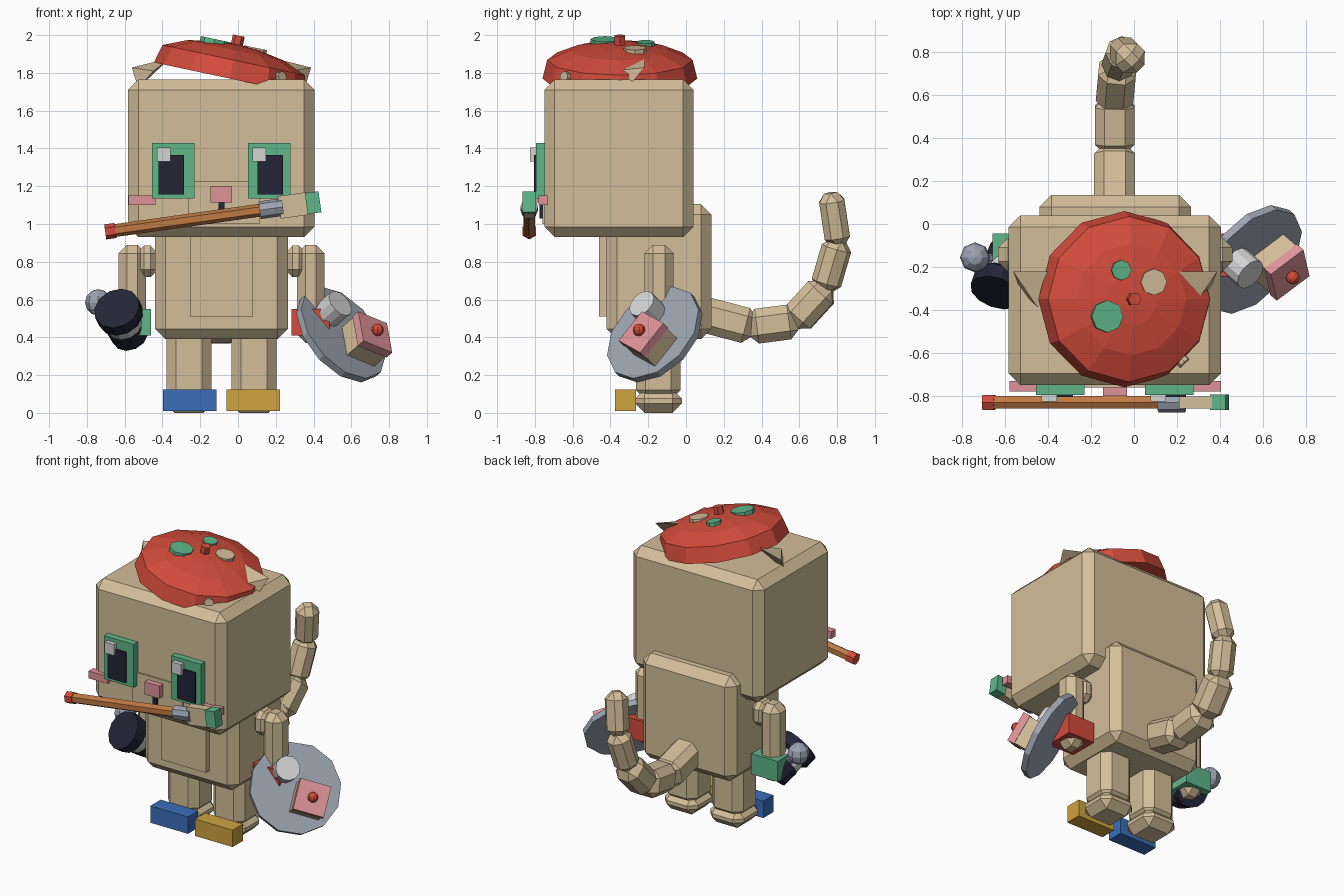
import bpy, bmesh, math
from mathutils import Vector, Matrix

if "Cube" in bpy.data.objects:
    bpy.data.objects.remove(bpy.data.objects["Cube"])

CX = -0.0875          # mirror plane of the figure


def material(name, rgb):
    m = bpy.data.materials.new(name)
    lin = [((c / 255 + 0.055) / 1.055) ** 2.4 for c in rgb]
    m.diffuse_color = (*lin, 1)
    m.use_nodes = True
    m.node_tree.nodes["Principled BSDF"].inputs["Base Color"].default_value = m.diffuse_color
    return m


TAN = material("tan", (212, 190, 153))
RED = material("red", (212, 76, 60))
GREEN = material("green", (94, 182, 137))
DARK = material("dark navy", (35, 36, 54))
PINK = material("pink", (222, 148, 152))
BLUE = material("blue", (58, 110, 186))
GOLD = material("gold", (205, 163, 62))
GRAY = material("steel gray", (156, 164, 176))
WHITE = material("off white", (212, 212, 212))
BROWN = material("wood brown", (192, 122, 68))


def finish(name, bm, mat, matrix):
    bmesh.ops.recalc_face_normals(bm, faces=bm.faces)
    me = bpy.data.meshes.new(name)
    bm.to_mesh(me)
    bm.free()
    me.materials.append(mat)
    ob = bpy.data.objects.new(name, me)
    ob.matrix_world = matrix
    bpy.context.collection.objects.link(ob)
    return ob


def box(name, lo, hi, mat, bevel=0, matrix=Matrix()):
    """Box between two corners, optionally chamfered."""
    lo, hi = Vector(lo), Vector(hi)
    bm = bmesh.new()
    bmesh.ops.create_cube(bm, size=1)
    for v in bm.verts:
        v.co = Vector([(lo[i] + hi[i]) / 2 + v.co[i] * (hi[i] - lo[i]) for i in range(3)])
    if bevel:
        bmesh.ops.bevel(bm, geom=bm.edges[:], offset=bevel, segments=1,
                        affect='EDGES', profile=0.5)
    return finish(name, bm, mat, matrix)


def lathe(name, profile, n, mat, matrix=Matrix()):
    """Closed n-sided solid from (radius, height) pairs along local z."""
    bm = bmesh.new()
    rings = []
    for r, h in profile:
        rings.append([bm.verts.new((r * math.cos(2 * math.pi * i / n),
                                    r * math.sin(2 * math.pi * i / n), h)) for i in range(n)])
    for a, b in zip(rings, rings[1:]):
        for i in range(n):
            bm.faces.new((a[i], a[(i + 1) % n], b[(i + 1) % n], b[i]))
    bm.faces.new(rings[0][::-1])
    bm.faces.new(rings[-1])
    return finish(name, bm, mat, matrix)


def ball(name, r, mat, loc):
    bm = bmesh.new()
    bmesh.ops.create_uvsphere(bm, u_segments=8, v_segments=6, radius=r)
    return finish(name, bm, mat, Matrix.Translation(loc))


def aim(loc, axis):
    return Matrix.Translation(loc) @ Vector(axis).to_track_quat('Z', 'Y').to_matrix().to_4x4()


# Head and body
box("head", (-0.583, -0.75, 0.93), (0.405, 0.04, 1.765), TAN, 0.055)
box("body", (-0.44, -0.42, 0.39), (0.265, 0.135, 1.105), TAN, 0.055)
box("belly_panel", (-0.255, -0.46, 0.51), (0.08, -0.40, 1.0), TAN)
box("muzzle", (-0.265, -0.76, 1.0), (0.115, -0.74, 1.225), TAN)

# Face
for side, x in (("left", -0.455), ("right", 0.052)):
    box(side + "_eye_frame", (x, -0.795, 1.135), (x + 0.225, -0.74, 1.43), GREEN)
    px = x + (0.035 if x < 0 else 0.052)
    box(side + "_pupil", (px, -0.805, 1.155), (px + 0.135, -0.79, 1.365), DARK)
    hx = x + 0.025
    box(side + "_eye_glint", (hx, -0.825, 1.33), (hx + 0.072, -0.79, 1.405), WHITE)
box("nose", (-0.145, -0.8, 1.115), (-0.032, -0.75, 1.2), PINK)
box("mouth", (-0.103, -0.775, 1.03), (-0.072, -0.75, 1.12), DARK)

# Paired parts, written for the right side and mirrored
for side, s, cuff, shoe in (("left", -1, GREEN, BLUE), ("right", 1, RED, GOLD)):
    def pair(part, x0, x1, y0, y1, z0, z1, mat, bevel=0):
        xs = sorted((CX + s * x0, CX + s * x1))
        box(side + "_" + part, (xs[0], y0, z0), (xs[1], y1, z1), mat, bevel)
    pair("cheek", 0.35, 0.493, -0.78, -0.73, 1.10, 1.15, PINK)
    pair("shoulder", 0.335, 0.45, -0.22, -0.07, 0.72, 0.885, TAN, 0.04)
    pair("arm", 0.40, 0.545, -0.22, -0.065, 0.37, 0.89, TAN, 0.045)
    pair("cuff", 0.372, 0.572, -0.245, -0.045, 0.41, 0.55, cuff)
    pair("leg", 0.053, 0.29, -0.265, -0.03, 0.07, 0.45, TAN, 0.05)
    pair("foot", 0.045, 0.298, -0.27, -0.022, 0.0, 0.125, TAN, 0.05)
    pair("shoe_toe", 0.027, 0.31, -0.375, -0.265, 0.01, 0.125, shoe)

    # Ear: pointed wedge sunk into the head
    bm = bmesh.new()
    pts = [(0.27, -0.22, 1.88), (0.475, -0.22, 1.828), (0.36, -0.39, 1.81), (0.44, -0.31, 1.72)]
    vs = [bm.verts.new((CX + s * x, y, z)) for x, y, z in pts]
    for f in ((0, 1, 2), (0, 1, 3), (1, 2, 3), (0, 2, 3)):
        bm.faces.new([vs[i] for i in f])
    finish(side + "_ear", bm, TAN, Matrix())

# Tail: chamfered segments along a rising path
path = [(-0.09, 0.08, 0.525), (-0.09, 0.345, 0.455), (-0.09, 0.575, 0.485),
        (-0.075, 0.735, 0.66), (-0.05, 0.805, 0.90), (-0.01, 0.765, 1.165)]
widths = [0.19, 0.185, 0.175, 0.15, 0.14]
for i, w in enumerate(widths):
    a, b = Vector(path[i]), Vector(path[i + 1])
    L = (b - a).length
    end = 0.0 if i == 4 else 0.015
    box(f"tail_segment_{i + 1}", (-w / 2, -w / 2, -0.015), (w / 2, w / 2, L + end), TAN, 0.045,
        aim(a, b - a))

# Tilted beret with spots and stem
hat = Matrix.Translation((-0.044, -0.35, 1.77)) @ Matrix.Rotation(math.radians(12), 4, 'Y')
lathe("beret", [(0.41, 0), (0.385, 0.10), (0.26, 0.153), (0.12, 0.178), (0.03, 0.185)], 12, RED, hat)
lathe("beret_stem", [(0.032, 0.16), (0.032, 0.232)], 6, RED, hat)
for i, (x, y, r, m) in enumerate(((-0.121, -0.08, 0.075, GREEN), (-0.054, 0.135, 0.047, GREEN),
                                  (0.10, 0.08, 0.062, TAN))):
    lathe(f"beret_spot_{i + 1}", [(r, 0.15), (r, 0.188)], 8, m, hat @ Matrix.Translation((x, y, 0)))
lathe("beret_rim_spot", [(0.03, -0.02), (0.03, 0.025)], 8, TAN,
      hat @ aim((0.255, -0.28, 0.06), (0.67, -0.75, 0.3)))

# Paintbrush held across the mouth
brush = Matrix.Translation((-0.703, -0.83, 0.958)) @ Matrix.Rotation(math.radians(82), 4, 'Y')
lathe("brush_end_cap", [(0.04, 0), (0.04, 0.055)], 6, RED, brush)
lathe("brush_handle", [(0.034, 0.05), (0.034, 0.85)], 6, BROWN, brush)
lathe("brush_ferrule", [(0.047, 0.825), (0.047, 0.95)], 8, GRAY, brush)
box("brush_bristles", (-0.06, -0.028, 0.93), (0.06, 0.028, 1.085), TAN, 0, brush)
box("brush_paint_tip", (-0.056, -0.036, 1.075), (0.056, 0.036, 1.148), GREEN, 0, brush)

# Round tray on the right hand, with cup and cake
n = Vector((0.635, -0.545, 0.545)).normalized()
u = Vector((0, 0, 1)).cross(n).normalized()
v = n.cross(u)
rot = Matrix((u, v, n)).transposed().to_4x4()
centre = Vector((0.545, -0.165, 0.415))
tray = Matrix.Translation(centre) @ rot
lathe("tray", [(0.29, -0.02), (0.29, 0.02)], 12, GRAY, tray)
cup = Matrix.Translation(centre + Vector((-0.083, -0.002, 0.097))) @ rot
lathe("cup", [(0.078, 0.015), (0.078, 0.125)], 12, WHITE, cup)
cake = (Matrix.Translation(centre + Vector((0.08, 0.014, -0.074))) @ rot
        @ Matrix.Rotation(math.radians(-22), 4, 'Z'))
box("cake_base", (-0.095, -0.095, 0.015), (0.095, 0.095, 0.115), TAN, 0, cake)
box("cake_icing", (-0.1, -0.1, 0.112), (0.1, 0.1, 0.16), PINK, 0, cake)
ball("cake_cherry", 0.033, RED, cake @ Vector((0, 0, 0.18)))

# Drum-shaped gadget in the left hand with a round knob
axis = Vector((-0.27, -0.77, 0.55)).normalized()
drum = aim((-0.635, -0.30, 0.54), axis)
lathe("drum_front", [(0.105, -0.07), (0.125, -0.05), (0.125, 0.025)], 12, DARK, drum)
lathe("drum_band", [(0.1, -0.13), (0.1, -0.065)], 12, WHITE, drum)
lathe("drum_back", [(0.1, -0.23), (0.105, -0.125)], 12, DARK, drum)
knob = Vector((-0.74, -0.155, 0.585))
root = drum @ Vector((0, 0, -0.15))
lathe("drum_knob_stub", [(0.03, 0), (0.03, (knob - root).length)], 8, GRAY, aim(root, knob - root))
ball("drum_knob", 0.07, GRAY, knob)
